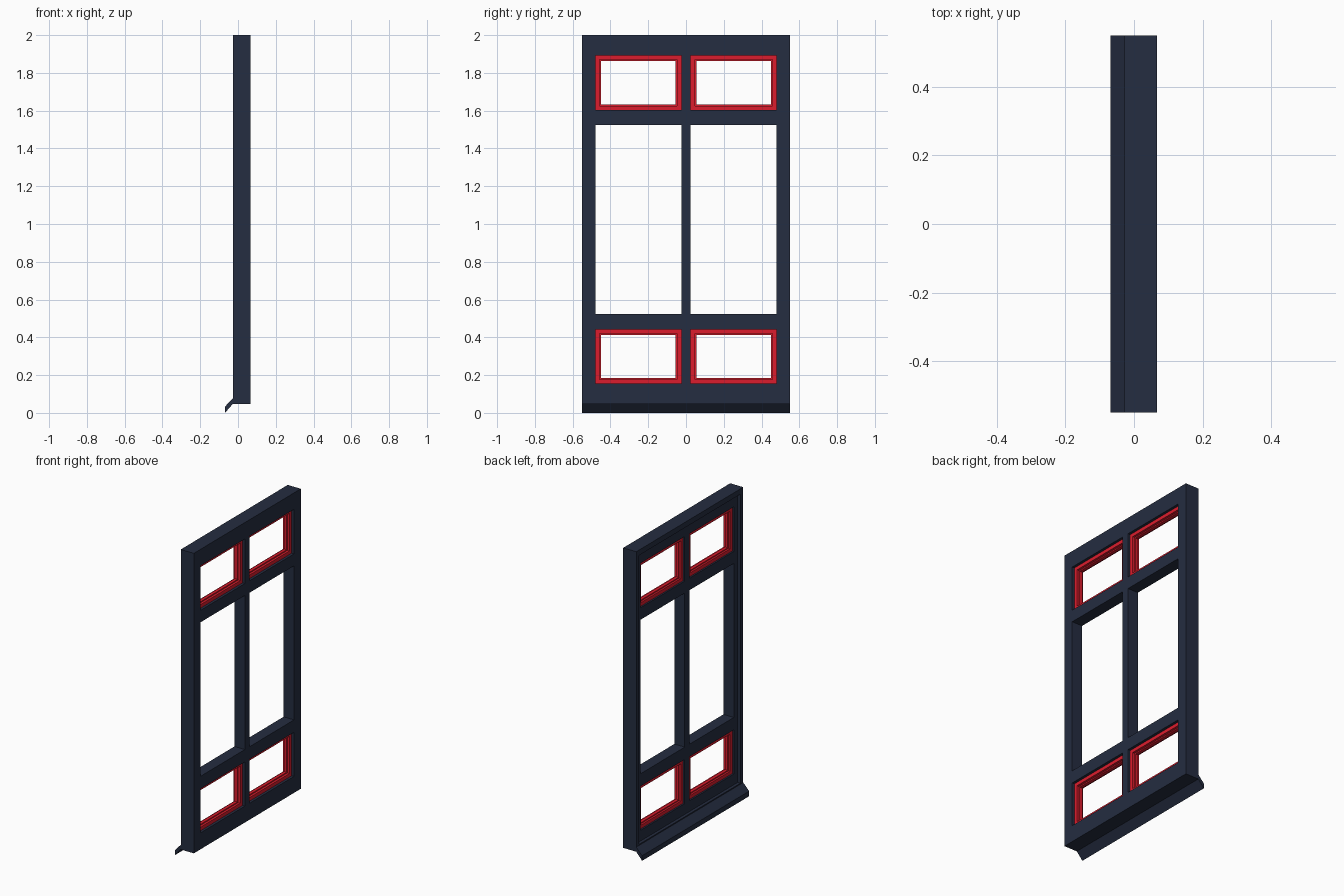
import bpy, bmesh
from mathutils import Vector

if "Cube" in bpy.data.objects:
    bpy.data.objects.remove(bpy.data.objects["Cube"])


def material(name, rgb):
    m = bpy.data.materials.new(name)
    m.diffuse_color = (*rgb, 1)
    m.use_nodes = True
    m.node_tree.nodes["Principled BSDF"].inputs["Base Color"].default_value = m.diffuse_color
    return m


NAVY = material("navy_paint", (0.018, 0.026, 0.052))
RED = material("red_paint", (0.72, 0.012, 0.026))


def finish(bm, name, mat):
    bmesh.ops.remove_doubles(bm, verts=bm.verts, dist=1e-5)
    bmesh.ops.recalc_face_normals(bm, faces=bm.faces)
    mesh = bpy.data.meshes.new(name)
    bm.to_mesh(mesh)
    bm.free()
    mesh.materials.append(mat)
    obj = bpy.data.objects.new(name, mesh)
    bpy.context.collection.objects.link(obj)
    return obj


def cell_solid(name, axes, solid, mat):
    """Watertight rectilinear solid: keep only the faces between solid and empty cells."""
    bm = bmesh.new()
    n = [len(a) - 1 for a in axes]

    def filled(c):
        return all(0 <= c[i] < n[i] for i in range(3)) and solid(*c)

    for c in ((i, j, k) for i in range(n[0]) for j in range(n[1]) for k in range(n[2])):
        if not filled(c):
            continue
        for d in range(3):
            for s in (0, 1):
                nb = list(c)
                nb[d] += 2 * s - 1
                if filled(nb):
                    continue
                u, v = (d + 1) % 3, (d + 2) % 3
                corners = []
                for a, b in ((0, 0), (1, 0), (1, 1), (0, 1)):
                    idx = list(c)
                    idx[d] += s
                    idx[u] += a
                    idx[v] += b
                    corners.append(bm.verts.new([axes[q][idx[q]] for q in range(3)]))
                bm.faces.new(corners)
    return finish(bm, name, mat)


# Main frame: rails, stiles and mullion, with a raised lip round the outer face
frame_x = [-0.027, -0.008, 0.067]
frame_y = [-0.55, -0.52, -0.48, -0.025, 0.025, 0.48, 0.52, 0.55]
frame_z = [0.048, 0.085, 0.155, 0.442, 0.523, 1.525, 1.603, 1.893, 1.965, 2.0]


def frame_solid(i, j, k):
    if i == 0:
        return j in (0, 6) or k in (0, 8)
    return not (j in (2, 4) and k in (2, 4, 6))


cell_solid("window_frame", [frame_x, frame_y, frame_z], frame_solid, NAVY)


# Red opening sashes with a stepped inner bead
def steps(a, b):
    return [a, a + 0.023, a + 0.03, b - 0.03, b - 0.023, b]


def sash_solid(i, j, k):
    ring = min(j, 4 - j, k, 4 - k)
    return ring == 0 or (ring == 1 and i == 1)


for row, (z0, z1) in (("lower", (0.155, 0.442)), ("upper", (1.603, 1.893))):
    for side, (y0, y1) in (("left", (-0.48, -0.025)), ("right", (0.025, 0.48))):
        cell_solid(f"{row}_{side}_sash",
                   [[0.003, 0.015, 0.035, 0.05], steps(y0, y1), steps(z0, z1)],
                   sash_solid, RED)

# Sloping drip sill along the bottom
bm = bmesh.new()
profile = [(-0.027, 0.078), (-0.069, 0.033), (-0.069, 0.0), (-0.027, 0.048)]
face = bm.faces.new([bm.verts.new((x, -0.55, z)) for x, z in profile])
ext = bmesh.ops.extrude_face_region(bm, geom=[face], use_keep_orig=True)
bmesh.ops.translate(bm, vec=Vector((0, 1.1, 0)),
                    verts=[g for g in ext["geom"] if isinstance(g, bmesh.types.BMVert)])
finish(bm, "drip_sill", NAVY)
